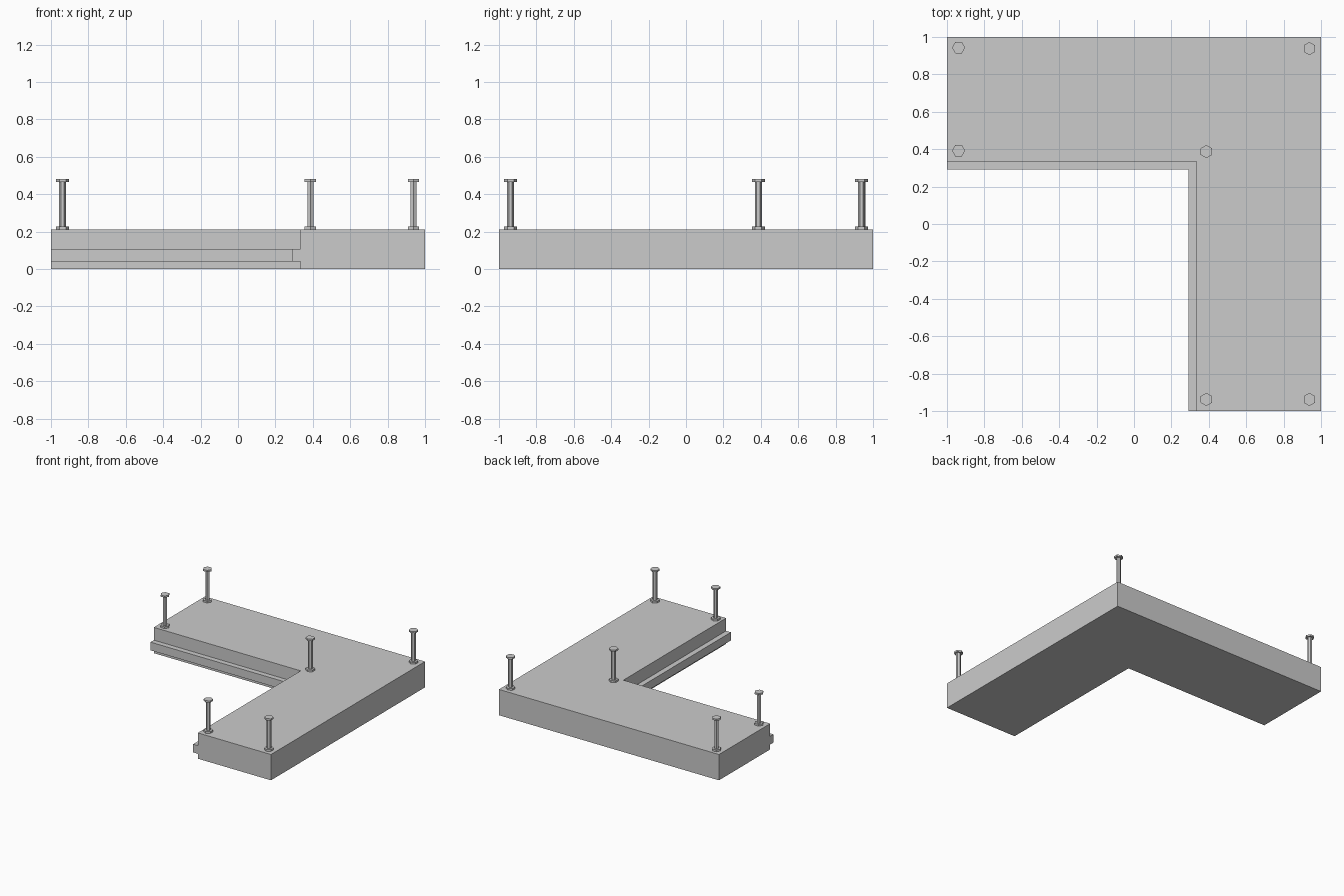
import bpy, bmesh, math

cube = bpy.data.objects.get("Cube")
if cube:
    bpy.data.objects.remove(cube, do_unlink=True)

grey = bpy.data.materials.new("plain grey")
grey.use_nodes = True
COLOUR = (0.6, 0.6, 0.6, 1)
grey.diffuse_color = COLOUR
grey.node_tree.nodes["Principled BSDF"].inputs["Base Color"].default_value = COLOUR


def finish(name, bm):
    bmesh.ops.recalc_face_normals(bm, faces=bm.faces)
    mesh = bpy.data.meshes.new(name)
    bm.to_mesh(mesh)
    bm.free()
    mesh.materials.append(grey)
    obj = bpy.data.objects.new(name, mesh)
    bpy.context.collection.objects.link(obj)
    return obj


# L-shaped slab: one wall section swept round the corner, mitred at x = y
TOP, WALL, LIP = 0.212, 0.335, 0.292
section = [(1, 0), (1, TOP), (WALL, TOP), (WALL, 0.107),
           (LIP, 0.107), (LIP, 0.04), (WALL, 0.04), (WALL, 0)]
bm = bmesh.new()
rings = [[bm.verts.new(place(d, z)) for d, z in section] for place in (
    lambda d, z: (-1, d, z),
    lambda d, z: (d, d, z),
    lambda d, z: (d, -1, z))]
for a, b in zip(rings, rings[1:]):
    for i in range(len(section)):
        j = (i + 1) % len(section)
        bm.faces.new((a[i], a[j], b[j], b[i]))
bm.faces.new(rings[0])
bm.faces.new(rings[-1])
finish("corner_slab", bm)

# Hexagonal posts with a wide foot and cap
post_profile = [(0.035, TOP), (0.035, 0.227), (0.018, 0.227),
                (0.018, 0.466), (0.035, 0.466), (0.035, 0.48), (0.018, 0.48)]


def post(name, x, y, turn):
    bm = bmesh.new()
    loops = []
    for r, z in post_profile:
        angles = [turn + k * math.pi / 3 for k in range(6)]
        loops.append([bm.verts.new((r * math.cos(t), r * math.sin(t), z)) for t in angles])
    for a, b in zip(loops, loops[1:]):
        for i in range(6):
            j = (i + 1) % 6
            bm.faces.new((a[i], a[j], b[j], b[i]))
    bm.faces.new(loops[0])
    bm.faces.new(loops[-1])
    finish(name, bm).location = (x, y, 0)


EDGE, INNER = 0.938, 0.387
for name, x, y in (("back_right_post", -EDGE, EDGE + 0.005),
                   ("inner_right_post", -EDGE, INNER + 0.005),
                   ("back_left_post", EDGE, EDGE),
                   ("inner_corner_post", INNER, INNER),
                   ("front_inner_post", INNER, -EDGE),
                   ("front_left_post", EDGE, -EDGE)):
    post(name, x, y, 0 if x < 0 else math.pi / 6)
